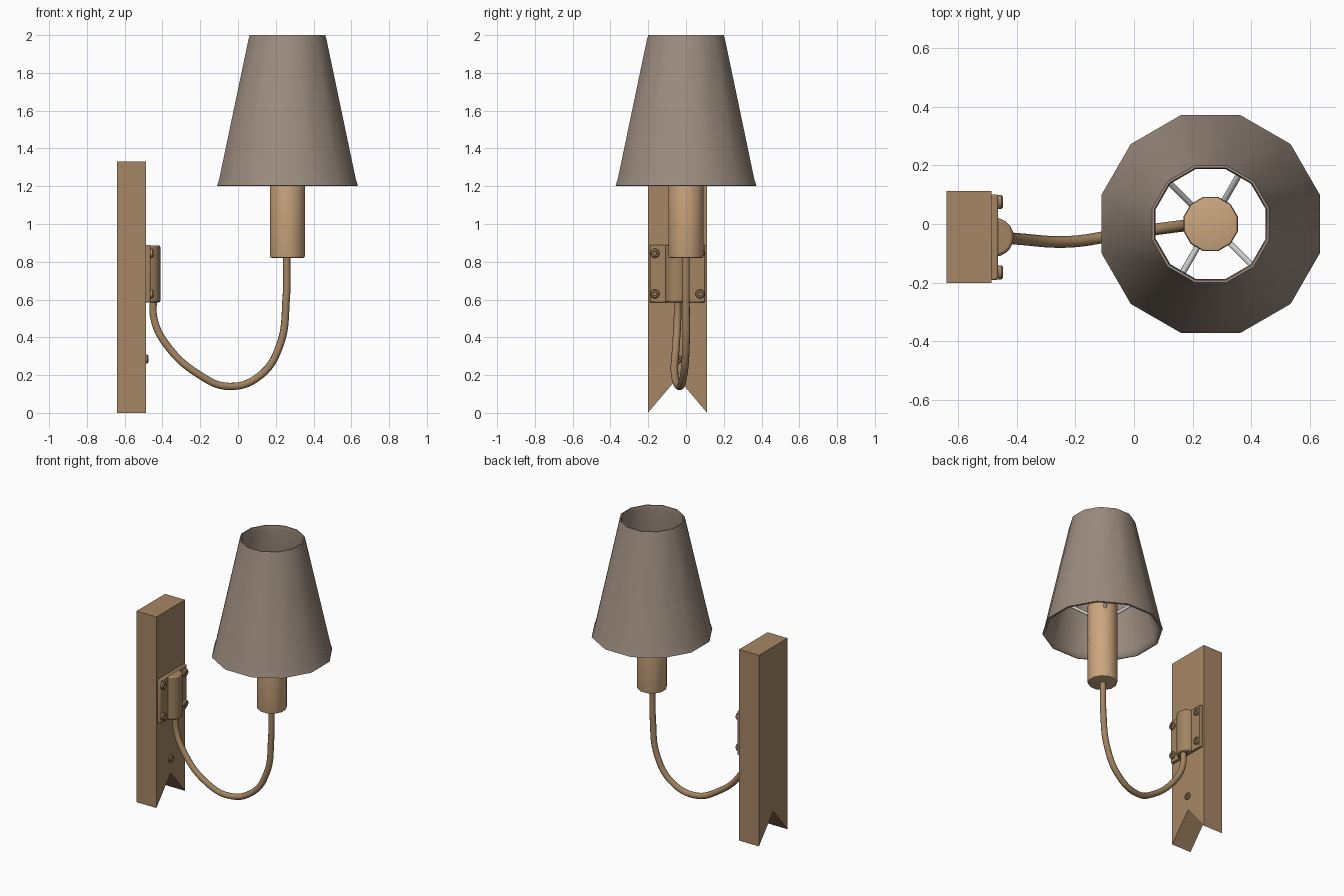
import bpy, bmesh, math
from mathutils import Vector, Matrix

if "Cube" in bpy.data.objects:
    bpy.data.objects.remove(bpy.data.objects["Cube"])


def material(name, rgb):
    m = bpy.data.materials.new(name)
    m.diffuse_color = (*rgb, 1)
    m.use_nodes = True
    m.node_tree.nodes["Principled BSDF"].inputs["Base Color"].default_value = m.diffuse_color
    return m


WOOD = material("wood", (0.38, 0.24, 0.13))
BRASS = material("bracket_metal", (0.36, 0.23, 0.12))
CANDLE = material("candle_tan", (0.60, 0.38, 0.21))
SHADE = material("shade_fabric", (0.33, 0.26, 0.21))


def finish(name, bm, mat=None, smooth=None, bevel=0):
    bmesh.ops.recalc_face_normals(bm, faces=bm.faces)
    me = bpy.data.meshes.new(name)
    bm.to_mesh(me)
    bm.free()
    ob = bpy.data.objects.new(name, me)
    bpy.context.collection.objects.link(ob)
    if mat:
        me.materials.append(mat)
    if bevel:
        b = ob.modifiers.new("bevel", 'BEVEL')
        b.width, b.segments, b.limit_method = bevel, 2, 'ANGLE'
    if smooth:
        bpy.ops.object.select_all(action='DESELECT')
        bpy.context.view_layer.objects.active = ob
        ob.select_set(True)
        bpy.ops.object.shade_smooth_by_angle(angle=math.radians(smooth))
    return ob


def prism(name, pts, direction, mat, smooth=None, bevel=0):
    bm = bmesh.new()
    f = bm.faces.new([bm.verts.new(p) for p in pts])
    r = bmesh.ops.extrude_face_region(bm, geom=[f])
    vs = [v for v in r["geom"] if isinstance(v, bmesh.types.BMVert)]
    bmesh.ops.translate(bm, verts=vs, vec=direction)
    return finish(name, bm, mat, smooth, bevel)


def lathe(name, profile, origin, mat, n=12, closed=False, axis=(0, 0, 1), smooth=35):
    """Profile of (apothem, height), turned about axis with flats facing the axes."""
    bm = bmesh.new()
    k = 1 / math.cos(math.pi / n)
    M = Matrix.Translation(origin) @ Vector((0, 0, 1)).rotation_difference(Vector(axis)).to_matrix().to_4x4()
    rings = []
    for r, h in profile:
        ring = []
        for i in range(n):
            a = 2 * math.pi * (i + 0.5) / n
            ring.append(bm.verts.new(M @ Vector((r * k * math.cos(a), r * k * math.sin(a), h))))
        rings.append(ring)
    pairs = list(zip(rings, rings[1:]))
    if closed:
        pairs.append((rings[-1], rings[0]))
    else:
        bm.faces.new(rings[0])
        bm.faces.new(rings[-1])
    for a, b in pairs:
        for i in range(n):
            j = (i + 1) % n
            bm.faces.new((a[i], a[j], b[j], b[i]))
    return finish(name, bm, mat, smooth)


CX, YC = 0.262, -0.045   # lamp axis x, wall plate centre y

# wall board with notched lower end
prism("wall_board", [(-0.64, YC - 0.157, 0), (-0.64, YC, 0.185), (-0.64, YC + 0.157, 0),
                     (-0.64, YC + 0.157, 1.33), (-0.64, YC - 0.157, 1.33)],
      (0.153, 0, 0), WOOD)

# bracket: flat flanges and a round hump
prism("bracket_flange", [(-0.49, YC - 0.146, 0.585), (-0.464, YC - 0.146, 0.585),
                         (-0.464, YC + 0.146, 0.585), (-0.49, YC + 0.146, 0.585)],
      (0, 0, 0.305), BRASS, 35, 0.006)
hump = [(-0.49, YC - 0.067, 0.585)]
for i in range(11):
    a = math.pi * (i / 10 - 0.5)
    hump.append((-0.478 + 0.067 * math.cos(a), YC + 0.067 * math.sin(a), 0.585))
hump.append((-0.49, YC + 0.067, 0.585))
prism("bracket_hump", hump, (0, 0, 0.302), BRASS, 40, 0.01)

# screws with recessed heads
screw = [(0.024, 0), (0.024, 0.012), (0.018, 0.018), (0.011, 0.018), (0.009, 0.010)]
for side in (-1, 1):
    for z in (0.63, 0.845):
        lathe("bracket_screw", screw, (-0.465, YC + side * 0.12, z), BRASS, axis=(1, 0, 0))
lathe("board_screw", screw, (-0.493, YC, 0.285), BRASS, axis=(1, 0, 0))

# curved arm
path = [(-0.447, -0.045, 0.62), (-0.445, -0.045, 0.50), (-0.385, -0.052, 0.37),
        (-0.21, -0.06, 0.205), (-0.045, -0.035, 0.14), (0.12, -0.012, 0.20),
        (0.222, 0, 0.36), (0.255, 0, 0.60), (0.258, 0, 0.84)]
cu = bpy.data.curves.new("arm", 'CURVE')
cu.dimensions = '3D'
cu.bevel_depth, cu.bevel_resolution, cu.resolution_u = 0.02, 3, 8
sp = cu.splines.new('BEZIER')
sp.bezier_points.add(len(path) - 1)
for bp, p in zip(sp.bezier_points, path):
    bp.co = p
    bp.handle_left_type = bp.handle_right_type = 'AUTO'
cu.use_fill_caps = True
cu.materials.append(BRASS)
arm = bpy.data.objects.new("arm", cu)
bpy.context.collection.objects.link(arm)

# candle tube
lathe("candle_tube", [(0.08, 0.82), (0.09, 0.823), (0.093, 0.832), (0.093, 1.388),
                      (0.09, 1.397), (0.08, 1.40)], (CX, 0, 0), CANDLE)

# shade: thin tapered shell with rolled rims
lathe("shade", [(0.365, 1.2), (0.373, 1.203), (0.361, 1.24), (0.207, 1.975), (0.200, 2.0),
                (0.192, 2.0), (0.188, 1.975), (0.346, 1.24), (0.358, 1.203)],
      (CX, 0, 0), SHADE, closed=True, smooth=50)

# spokes holding the shade
for deg in (60, 135, 240, 315):
    d = Vector((math.cos(math.radians(deg)), math.sin(math.radians(deg)), 0))
    a = Vector((CX, 0, 1.32)) + d * 0.07
    b = Vector((CX, 0, 1.46)) + d * 0.305
    lathe("shade_spoke", [(0.01, 0), (0.01, (b - a).length)], a, None, n=8, axis=(b - a).normalized(), smooth=50)
